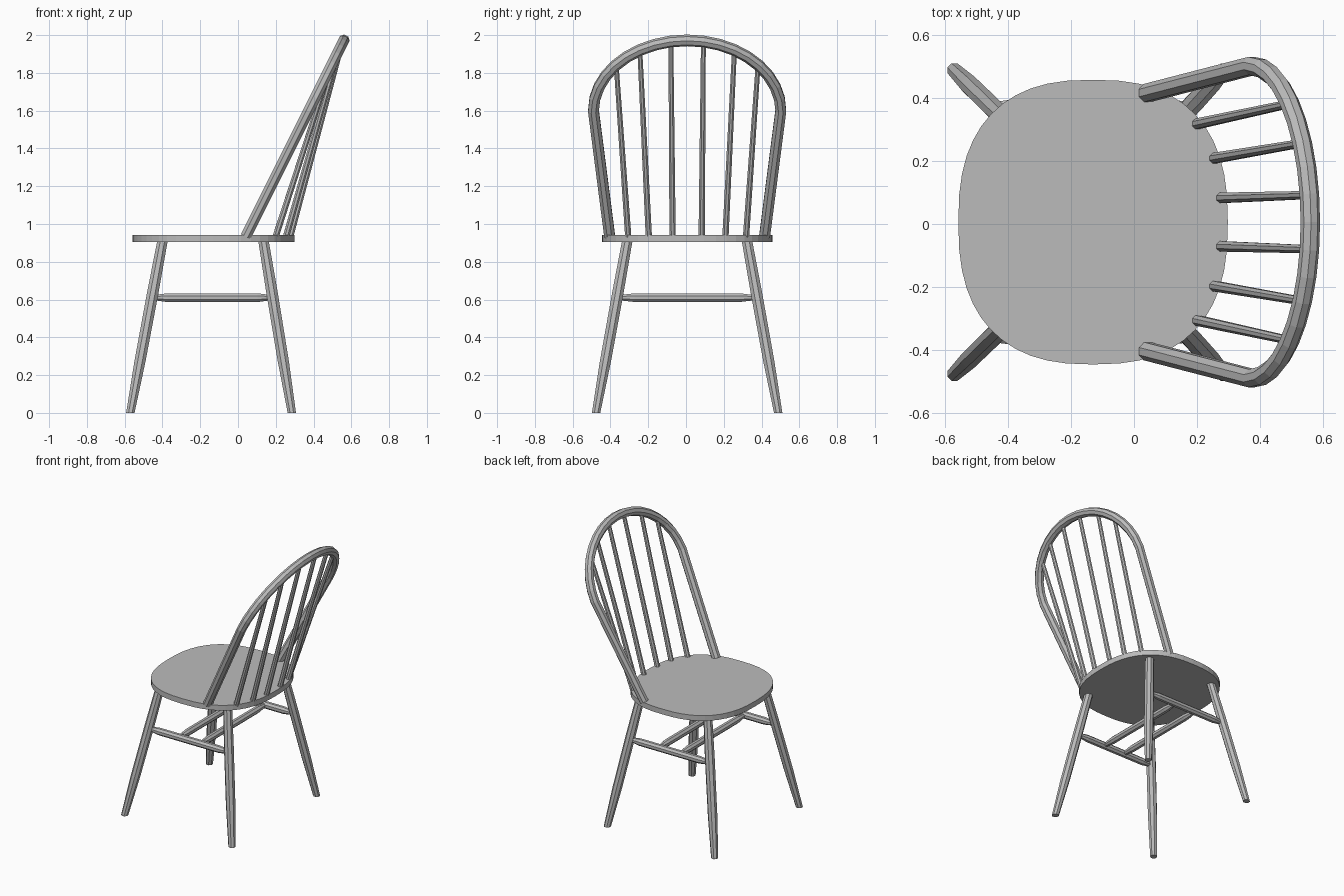
import bpy, math
from mathutils import Vector

if "Cube" in bpy.data.objects:
    bpy.data.objects.remove(bpy.data.objects["Cube"])

wood = bpy.data.materials.new("grey_wood")
wood.diffuse_color = (0.5, 0.5, 0.5, 1)
wood.use_nodes = True
wood.node_tree.nodes["Principled BSDF"].inputs["Base Color"].default_value = wood.diffuse_color
CY = 0.006            # chair centre line in y
SEAT_X = -0.13        # seat centre in x


def make(name, verts, faces):
    me = bpy.data.meshes.new(name)
    me.from_pydata(verts, [], faces)
    me.materials.append(wood)
    ob = bpy.data.objects.new(name, me)
    bpy.context.collection.objects.link(ob)
    return ob


def loft(name, rings):
    """Skin equal-sized rings and cap both ends."""
    n = len(rings[0])
    faces = [tuple(reversed(range(n)))]
    for i in range(len(rings) - 1):
        for j in range(n):
            k = (j + 1) % n
            faces.append((i*n + j, i*n + k, (i+1)*n + k, (i+1)*n + j))
    faces.append(tuple(range((len(rings) - 1) * n, len(rings) * n)))
    return make(name, [p for r in rings for p in r], faces)


def rod(name, pts, radii, side, sides=8, normal=None):
    """Faceted tube along pts; side is a reference vector across the path."""
    pts = [Vector(p) for p in pts]
    rings = []
    for i, p in enumerate(pts):
        t = normal or (pts[min(i+1, len(pts)-1)] - pts[max(i-1, 0)]).normalized()
        u = (side - t * side.dot(t)).normalized()
        v = t.cross(u)
        rings.append([p + radii[i] * (math.cos(a) * u + math.sin(a) * v)
                      for a in (2*math.pi*(j + 0.5)/sides for j in range(sides))])
    return loft(name, rings)


def straight(name, a, b, profile, side, sides=8, normal=None):
    """Turned rod from a to b; profile holds (fraction, radius)."""
    a, b = Vector(a), Vector(b)
    return rod(name, [a.lerp(b, f) for f, _ in profile],
               [r for _, r in profile], side, sides, normal)


X, Y, Z = Vector((1, 0, 0)), Vector((0, 1, 0)), Vector((0, 0, 1))


# Seat: rounded square slab
def seat_ring(z, n=48, e=2 / 2.5):
    ring = []
    for i in range(n):
        c, s = math.cos(2*math.pi*i/n), math.sin(2*math.pi*i/n)
        ring.append((SEAT_X + 0.428 * math.copysign(abs(c)**e, c),
                     CY + 0.452 * math.copysign(abs(s)**e, s), z))
    return ring


loft("seat", [seat_ring(0.905), seat_ring(0.943)])

# Splayed legs, tapered at the foot
leg_profile = [(0, 0.024), (0.3, 0.032), (0.7, 0.033), (1, 0.030)]
for sy, tag in ((-1, "right"), (1, "left")):
    for end, foot_x, top_x in (("front", -0.57, -0.40), ("back", 0.285, 0.135)):
        straight(f"{end}_leg_{tag}", (foot_x, CY + sy*0.482, 0),
                 (top_x, CY + sy*0.317, 0.91), leg_profile, X, normal=Z)

# Stretchers: one each side, two across
bar = [(0, 0.014), (0.12, 0.025), (0.88, 0.025), (1, 0.014)]
for sy, tag in ((-1, "right"), (1, "left")):
    y = CY + sy*0.368
    straight(f"side_stretcher_{tag}", (-0.45, y, 0.61), (0.18, y, 0.61), bar, Z)
for x, tag in ((-0.215, "front"), (-0.045, "back")):
    straight(f"cross_stretcher_{tag}", (x, CY - 0.365, 0.61),
             (x, CY + 0.365, 0.61), bar, Z)

# Bent back bow lying in a leaning plane
TOP_Z, BEND_Z, HALF = 1.972, 1.6, 0.496


def lean(y, z):
    return (0.56 - (TOP_Z - z) * 0.5, CY + y, z)


N = 18
arc = [(HALF * math.cos(math.pi*i/N), BEND_Z + (TOP_Z - BEND_Z) * math.sin(math.pi*i/N))
       for i in range(N + 1)]
path = [(0.41, 0.935)] + arc + [(-0.41, 0.935)]
rod("back_bow", [lean(*p) for p in path], [0.031] * len(path), Vector((-1, 0, 0.5)))

# Back spindles fanning from the seat to the bow
for i, (x, y, top_y) in enumerate(((0.2, 0.312, 0.375), (0.255, 0.203, 0.25),
                                   (0.277, 0.077, 0.086))):
    top_z = BEND_Z + (TOP_Z - BEND_Z) * math.sqrt(1 - (top_y / HALF)**2) - 0.01
    for sy, tag in ((-1, "right"), (1, "left")):
        straight(f"spindle_{tag}_{i + 1}", (x, CY + sy*y, 0.935), lean(sy*top_y, top_z),
                 [(0, 0.018), (1, 0.014)], X)
